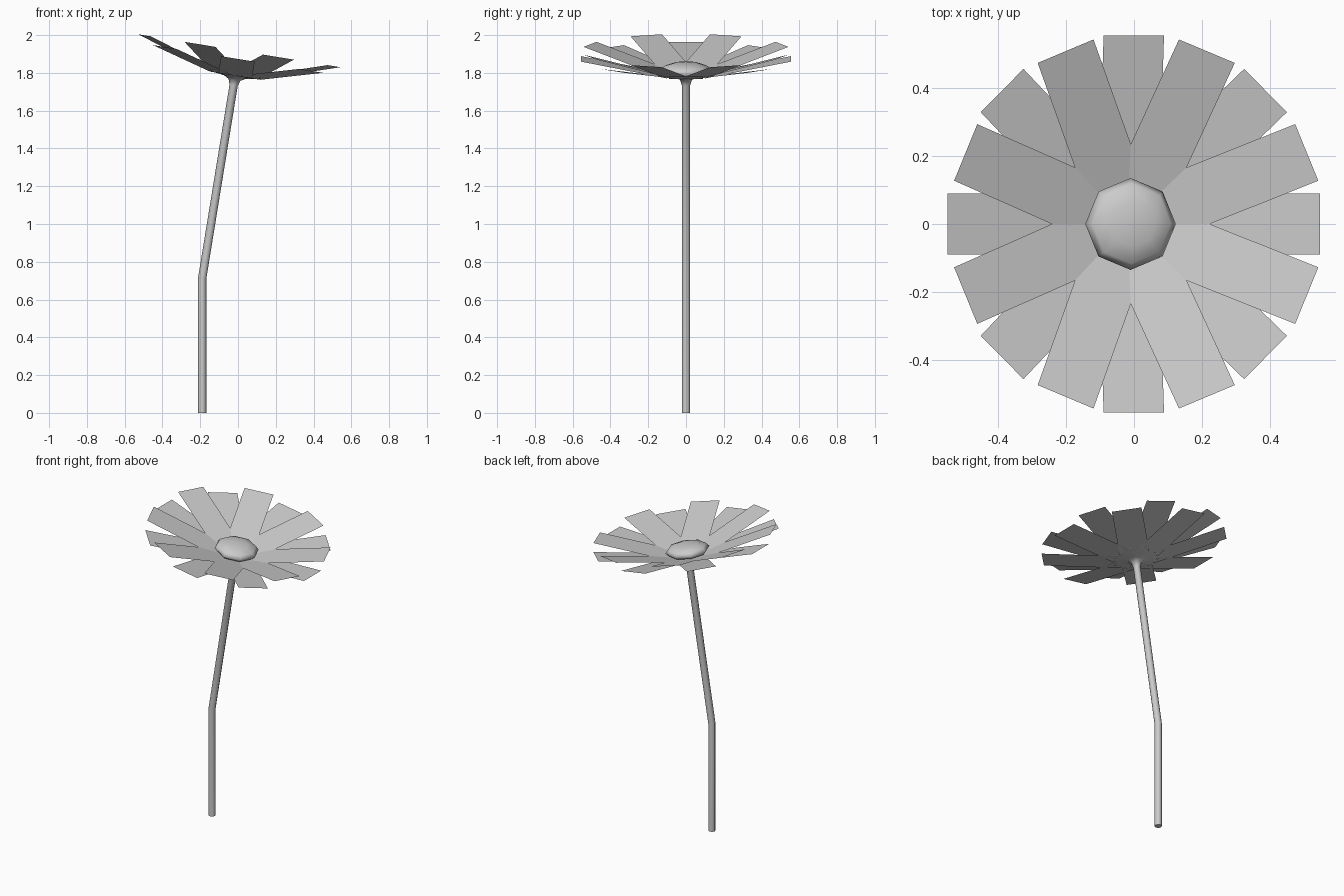
import bpy, bmesh, math
from mathutils import Matrix, Vector

if "Cube" in bpy.data.objects:
    bpy.data.objects.remove(bpy.data.objects["Cube"])

TILT = math.radians(9.25)
HEAD = Matrix.Translation((-0.015, 0, 1.785)) @ Matrix.Rotation(TILT, 4, 'Y')


def finish(bm, name, smooth):
    mesh = bpy.data.meshes.new(name)
    bm.to_mesh(mesh)
    bm.free()
    for p in mesh.polygons:
        p.use_smooth = smooth
    obj = bpy.data.objects.new(name, mesh)
    bpy.context.collection.objects.link(obj)
    return obj


def tube(name, rings, sides=8):
    """Skin a list of (matrix, radius) rings and cap both ends."""
    bm = bmesh.new()
    loops = []
    for m, r in rings:
        loops.append([bm.verts.new(m @ Vector((r * math.cos(a), r * math.sin(a), 0)))
                      for a in (2 * math.pi * i / sides for i in range(sides))])
    for lo, hi in zip(loops, loops[1:]):
        for i in range(sides):
            j = (i + 1) % sides
            bm.faces.new((lo[i], lo[j], hi[j], hi[i]))
    bm.faces.new(loops[0][::-1])
    bm.faces.new(loops[-1])
    obj = finish(bm, name, True)
    bpy.ops.object.select_all(action='DESELECT')
    obj.select_set(True)
    bpy.context.view_layer.objects.active = obj
    bpy.ops.object.shade_smooth_by_angle(angle=math.radians(60))
    return obj


def petals(name, start, r_in, h_in, r_out, h_out, half=0.09, count=8):
    """Ring of flat rectangular strips rising outwards."""
    bm = bmesh.new()
    for k in range(count):
        m = HEAD @ Matrix.Rotation(start + k * 2 * math.pi / count, 4, 'Z')
        corners = ((r_in, -half, h_in), (r_out, -half, h_out),
                   (r_out, half, h_out), (r_in, half, h_in))
        bm.faces.new([bm.verts.new(m @ Vector(c)) for c in corners])
    return finish(bm, name, False)


# Bent stem flaring into the cup under the petals
stem = [(Matrix.Translation((-0.19, 0, 0)), 0.022),
        (Matrix.Translation((-0.19, 0, 0.71)) @ Matrix.Rotation(TILT / 2, 4, 'Y'), 0.022)]
for h, r in ((-0.05, 0.022), (-0.022, 0.032), (-0.006, 0.06), (0.0, 0.11)):
    stem.append((HEAD @ Matrix.Translation((0, 0, h)), r))
tube("stem", stem)

# Two staggered petal layers
petals("lower_petals", 0, 0.1, 0.0, 0.555, 0.09)
petals("upper_petals", math.pi / 8, 0.1, 0.0, 0.55, 0.134)

# Low-poly domed flower centre
bm = bmesh.new()
bmesh.ops.create_uvsphere(bm, u_segments=8, v_segments=6, radius=1,
                          matrix=HEAD @ Matrix.Translation((0, 0, 0.03)) @ Matrix.Diagonal((0.135, 0.135, 0.042, 1)))
finish(bm, "flower_centre", True)
